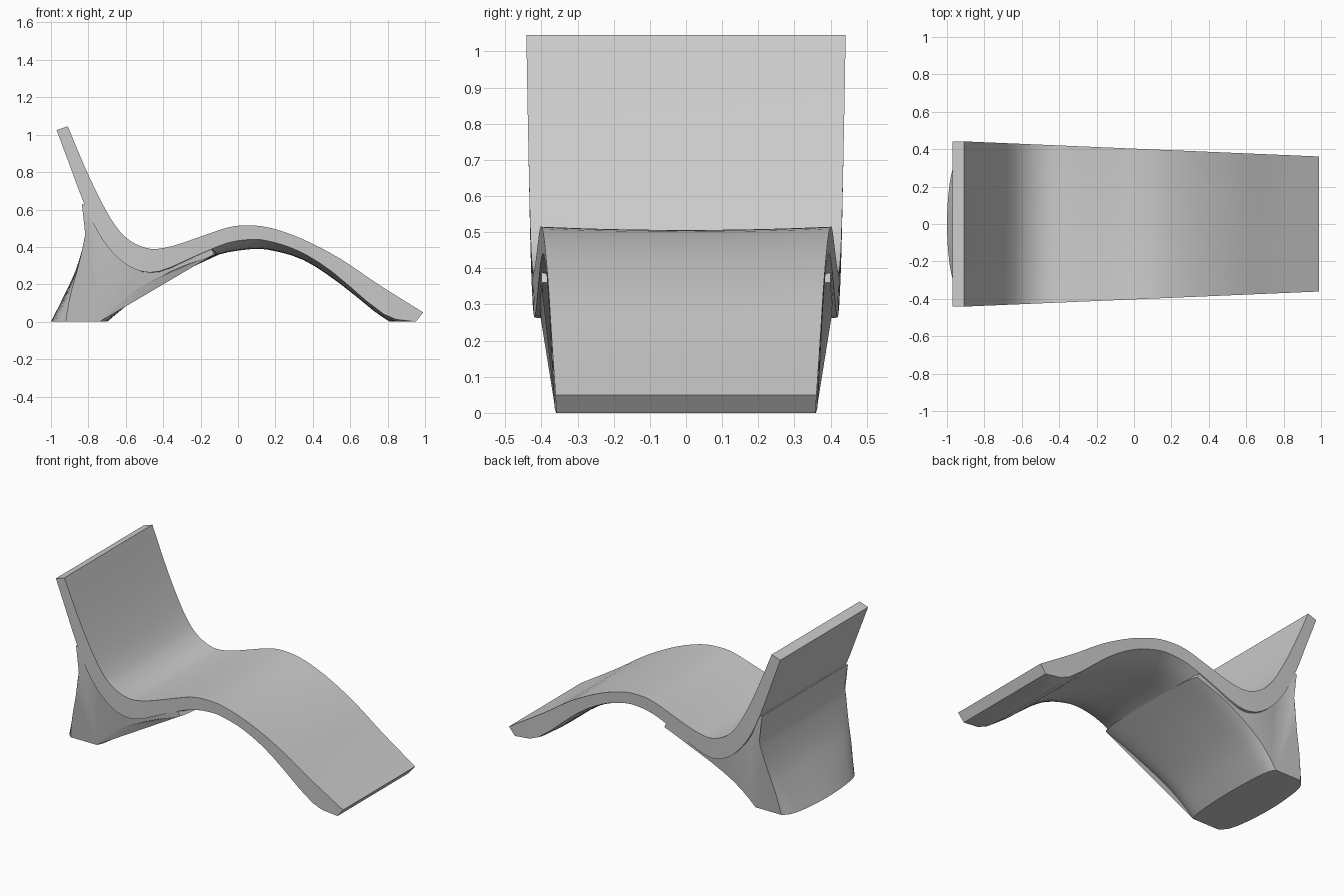
import bpy
import bmesh
import math
from mathutils import Vector

cube = bpy.data.objects.get("Cube")
if cube:
    bpy.data.objects.remove(cube, do_unlink=True)

grey = bpy.data.materials.new("warm neutral grey")
grey.use_nodes = True
grey.diffuse_color = (0.6, 0.6, 0.6, 1)
grey.node_tree.nodes["Principled BSDF"].inputs["Base Color"].default_value = grey.diffuse_color


def smooth_path(points, steps=3):
    """Catmull-Rom curve through side-profile points."""
    p = [Vector(q) for q in points]
    p = [2 * p[0] - p[1]] + p + [2 * p[-1] - p[-2]]
    out = []
    for a, b, c, d in zip(p, p[1:], p[2:], p[3:]):
        for k in range(steps):
            t = k / steps
            out.append(0.5 * (2 * b + (c - a) * t + (2 * a - 5 * b + 4 * c - d) * t ** 2
                              + (3 * b - a - 3 * c + d) * t ** 3))
    return out + [p[-2]]


def loft(name, rings):
    """Closed solid through matching rings, capped at both sides."""
    bm = bmesh.new()
    loops = [[bm.verts.new(co) for co in ring] for ring in rings]
    n = len(loops[0])
    for a, b in zip(loops, loops[1:]):
        for i in range(n):
            j = (i + 1) % n
            bm.faces.new((a[i], a[j], b[j], b[i]))
    bm.faces.new(loops[0])
    bm.faces.new(loops[-1])
    bmesh.ops.triangulate(bm, faces=[f for f in bm.faces if len(f.verts) > 4])
    bmesh.ops.recalc_face_normals(bm, faces=bm.faces)
    mesh = bpy.data.meshes.new(name)
    bm.to_mesh(mesh)
    bm.free()
    mesh.materials.append(grey)
    obj = bpy.data.objects.new(name, mesh)
    bpy.context.collection.objects.link(obj)
    bpy.ops.object.select_all(action="DESELECT")
    obj.select_set(True)
    bpy.context.view_layer.objects.active = obj
    bpy.ops.object.shade_smooth_by_angle(angle=math.radians(38))
    return obj


def half_width(x):
    return 0.403 - 0.0425 * x


# Reclining seat: backrest, seat hollow, knee hump and leg rest
top = smooth_path([(-.91, 1.045), (-.82, .83), (-.74, .66), (-.66, .52), (-.58, .435),
                   (-.47, .39), (-.35, .405), (-.2, .455), (-.05, .505), (.06, .515),
                   (.18, .5), (.35, .44), (.55, .335), (.75, .2), (.99, .05)])
rim = smooth_path([(-.97, 1.025), (-.89, .81), (-.83, .65), (-.75, .48), (-.66, .36),
                   (-.55, .28), (-.42, .27), (-.22, .355), (-.06, .42), (.07, .44),
                   (.17, .43), (.32, .38), (.5, .27), (.78, .04), (.95, 0)])
belly = smooth_path([(-.97, 1.025), (-.89, .81), (-.83, .65), (-.75, .48), (-.66, .36),
                     (-.55, .28), (-.42, .25), (-.26, .3), (-.1, .36), (.04, .385),
                     (.16, .385), (.35, .33), (.55, .2), (.81, 0), (.95, 0)])
rings = []
for k in range(-8, 9):
    v = k / 8
    under = [b.lerp(r, v ** 4) for b, r in zip(belly, rim)]
    ring = []
    for i, p in enumerate(top):
        bow = math.sin(math.pi * i / (len(top) - 1)) * 0.01 * (1 - v * v)
        ring.append((p.x, v * half_width(p.x), p.y - bow))
    for p in reversed(under):
        ring.append((p.x, v * (half_width(p.x) - 0.004), max(p.y, 0)))
    rings.append(ring)
loft("reclining_seat", rings)

# Flared pedestal: rear sweep, hidden top inside the seat, front sweep
rear = smooth_path([(-1, 0), (-.93, .14), (-.87, .27), (-.83, .4), (-.815, .5), (-.835, .63)])
inside = [Vector(p) for p in ((-.76, .6), (-.68, .46), (-.57, .35), (-.45, .32), (-.3, .36), (-.15, .41))]
front = smooth_path([(-.1, .36), (-.3, .265), (-.53, .135), (-.7, 0)])
rings = []
for k in range(-10, 11):
    v = math.sin(k / 10 * math.pi / 2)
    pinch = 0.2 * v ** 2 + 0.2 * v ** 12
    ring = []
    for p in rear + inside + front:
        low = max(0, 1 - p.y / 0.4)
        x = p.x + (-0.8 - p.x) * pinch * low
        w = min(0.36 + 0.16 * p.y, half_width(p.x) - 0.008)
        ring.append((x, v * w, max(p.y, 0)))
    rings.append(ring)
loft("flared_pedestal", rings)
